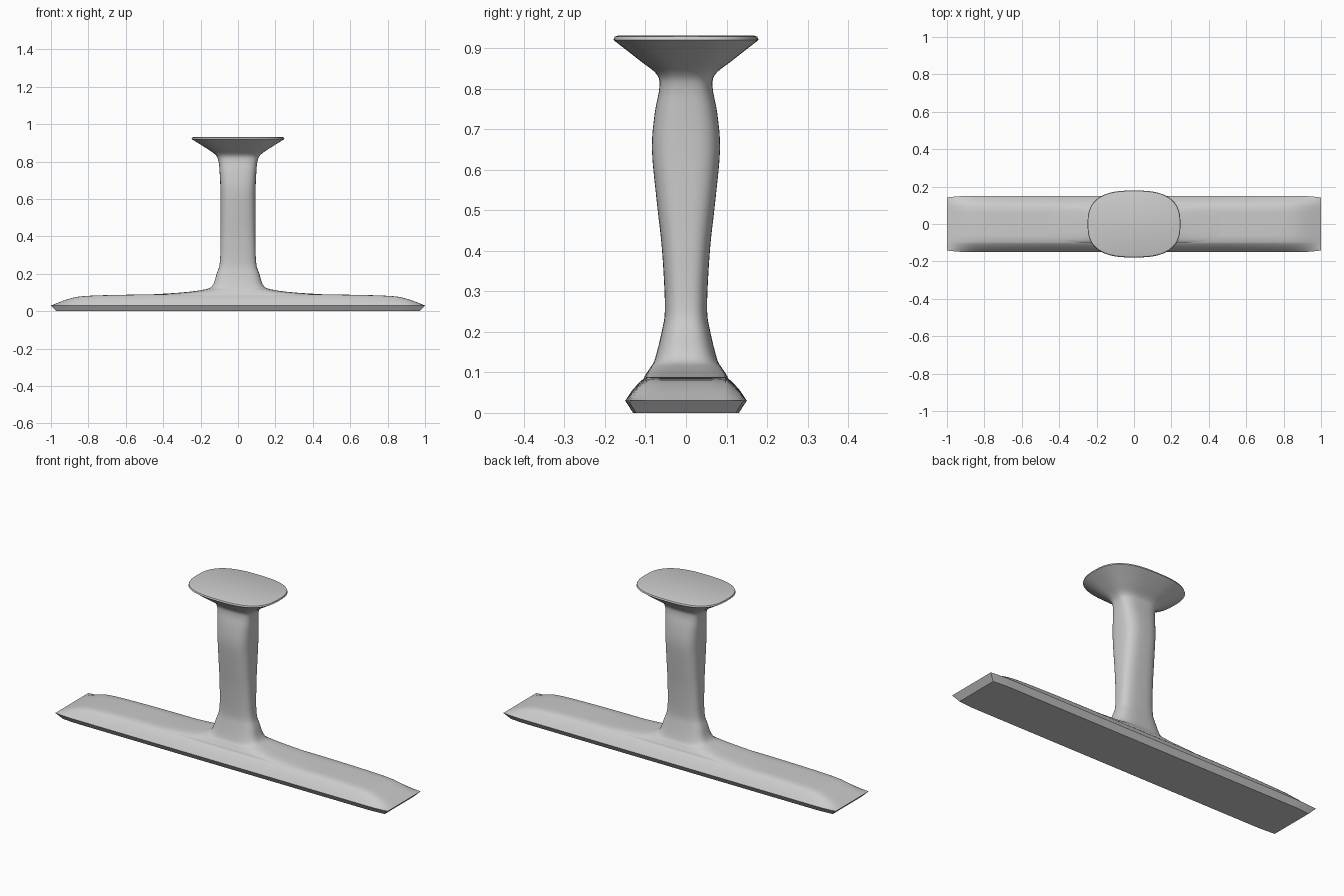
import bpy, bmesh, math

if "Cube" in bpy.data.objects:
    bpy.data.objects.remove(bpy.data.objects["Cube"])


def finish(name, bm, angle):
    bmesh.ops.remove_doubles(bm, verts=bm.verts, dist=1e-5)
    bmesh.ops.recalc_face_normals(bm, faces=bm.faces)
    mesh = bpy.data.meshes.new(name)
    bm.to_mesh(mesh)
    bm.free()
    ob = bpy.data.objects.new(name, mesh)
    bpy.context.collection.objects.link(ob)
    bpy.ops.object.select_all(action='DESELECT')
    ob.select_set(True)
    bpy.context.view_layer.objects.active = ob
    bpy.ops.object.shade_smooth_by_angle(angle=math.radians(angle))
    return ob


def spline(pts, steps):
    """Catmull-Rom through tuples of any size."""
    p = [pts[0]] + pts + [pts[-1]]
    out = []
    for i in range(1, len(p) - 2):
        for s in range(steps):
            t = s / steps
            out.append(tuple(
                0.5 * (2 * b + (c - a) * t + (2 * a - 5 * b + 4 * c - d) * t * t
                       + (3 * b - a - 3 * c + d) * t ** 3)
                for a, b, c, d in zip(p[i - 1], p[i], p[i + 1], p[i + 2])))
    return out + [pts[-1]]


def superellipse(bm, z, rx, ry, n, count=64):
    ring = []
    for i in range(count):
        a = 2 * math.pi * i / count
        c, s = math.cos(a), math.sin(a)
        ring.append(bm.verts.new((math.copysign(abs(c) ** (2 / n), c) * rx,
                                  math.copysign(abs(s) ** (2 / n), s) * ry, z)))
    return ring


def bridge(bm, a, b, closed=True):
    for i in range(len(a) if closed else len(a) - 1):
        j = (i + 1) % len(a)
        bm.faces.new((a[i], a[j], b[j], b[i]))


# Handle: rounded sections from the base fillet up to the flared top
# (z, half width x, half width y, squareness)
sections = [(.085, .55, .104, 4), (.092, .42, .101, 4), (.100, .30, .096, 3.8),
            (.112, .20, .088, 3.5), (.132, .14, .077, 3.2), (.20, .114, .060, 3),
            (.26, .097, .052, 3), (.40, .093, .059, 3), (.52, .093, .072, 3),
            (.65, .094, .084, 3), (.74, .098, .077, 3), (.80, .104, .066, 3),
            (.835, .120, .072, 2.9), (.87, .168, .115, 2.8), (.92, .248, .179, 2.7)]
bm = bmesh.new()
rings = [superellipse(bm, *s) for s in spline(sections, 4)]
rings.append(superellipse(bm, .928, .246, .176, 2.7))
rings.append(superellipse(bm, .931, .236, .168, 2.7))
for a, b in zip(rings, rings[1:]):
    bridge(bm, a, b)
bm.faces.new(rings[-1])
bm.faces.new(rings[0])
finish("handle", bm, 40)

# Base bar: domed upper surface, sloping down at both ends
half = spline([(0, .09), (.3, .09), (.55, .0885), (.8, .082), (.9, .067), (1, .03)], 4)
length = [(-x, h) for x, h in reversed(half[1:])] + half
side = [(.0, 1), (.06, 1), (.097, .985), (.105, .9), (.117, .73), (.134, .40), (.15, 0)]
cross = [(-y, f) for y, f in reversed(side[1:])] + side
bm = bmesh.new()
rows = []
for x, h in length:
    pinch = 1 - .055 * max(0, (abs(x) - .88) / .12) ** 2
    rows.append([bm.verts.new((x, y * pinch, .03 + (h - .03) * f)) for y, f in cross])
for a, b in zip(rows, rows[1:]):
    bridge(bm, a, b, closed=False)

# Chamfered underside following the rim of the bar
rim = [r[0] for r in rows] + rows[-1][1:-1] + [r[-1] for r in reversed(rows)] + rows[0][-2:0:-1]
low = [bm.verts.new((v.co.x * .97, v.co.y * .87, 0)) for v in rim]
bridge(bm, rim, low)
bm.faces.new(low)
finish("base_bar", bm, 35)
